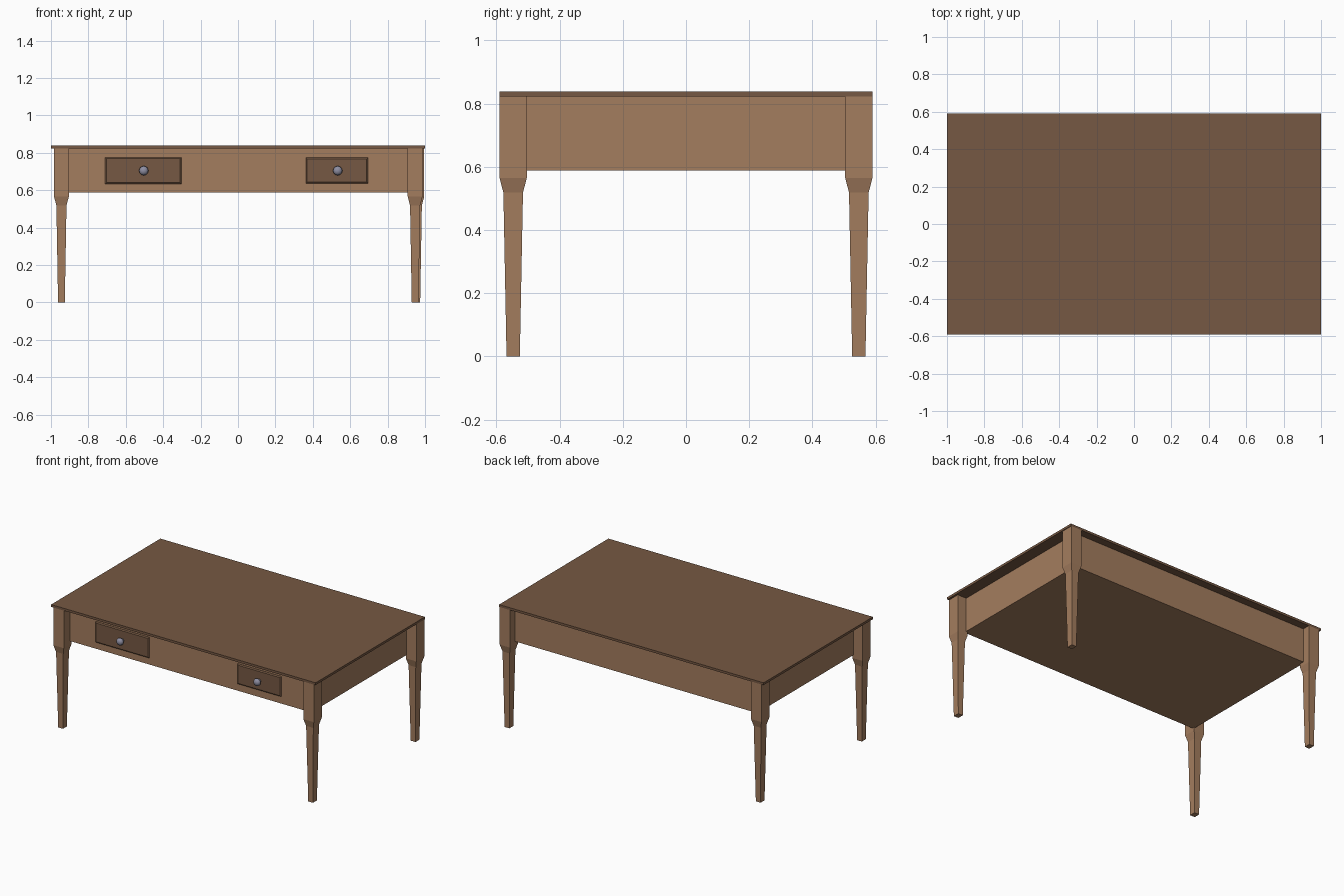
import bpy, bmesh, math

if "Cube" in bpy.data.objects:
    bpy.data.objects.remove(bpy.data.objects["Cube"])


def material(name, rgb):
    m = bpy.data.materials.new(name)
    m.diffuse_color = (*rgb, 1)
    m.use_nodes = True
    m.node_tree.nodes["Principled BSDF"].inputs["Base Color"].default_value = m.diffuse_color
    return m


light_wood = material("light_wood", (0.37, 0.205, 0.113))
dark_wood = material("dark_wood", (0.18, 0.098, 0.056))
metal = material("metal", (0.27, 0.27, 0.36))


def finish(bm, name, mat):
    bmesh.ops.recalc_face_normals(bm, faces=bm.faces)
    me = bpy.data.meshes.new(name)
    bm.to_mesh(me)
    bm.free()
    ob = bpy.data.objects.new(name, me)
    bpy.context.collection.objects.link(ob)
    me.materials.append(mat)
    return ob


def loft(name, sections, mat):
    """Skin a stack of four-point sections and cap both ends."""
    bm = bmesh.new()
    rings = [[bm.verts.new(p) for p in s] for s in sections]
    for a, b in zip(rings, rings[1:]):
        for i in range(4):
            j = (i + 1) % 4
            bm.faces.new((a[i], a[j], b[j], b[i]))
    bm.faces.new(rings[0])
    bm.faces.new(rings[-1])
    return finish(bm, name, mat)


def rect(x0, x1, y0, y1, z):
    return [(x0, y0, z), (x1, y0, z), (x1, y1, z), (x0, y1, z)]


def box(name, x0, x1, y0, y1, z0, z1, mat):
    return loft(name, [rect(x0, x1, y0, y1, z) for z in (z0, z1)], mat)


# Table top and the closed apron box below it
box("table_top", -1, 1, -0.59, 0.59, 0.822, 0.838, dark_wood)
box("apron", -0.915, 0.92, -0.522, 0.537, 0.588, 0.822, light_wood)

# Tapered legs: square block, sloped shoulder, slim shaft
LEG = [(0.822, 0.0395, 0.043), (0.565, 0.0395, 0.043),
       (0.518, 0.027, 0.031), (0.0, 0.018, 0.021)]
for name, cx, cy in (("front_left_leg", -0.944, -0.547),
                     ("front_right_leg", 0.947, -0.547),
                     ("back_left_leg", -0.944, 0.547),
                     ("back_right_leg", 0.956, 0.547)):
    loft(name, [rect(cx - w, cx + w, cy - d, cy + d, z)
                for z, w, d in LEG], light_wood)


def drawer(side, x0, x1, z0, z1, knob_x):
    # Drawer front with a narrow chamfer around its face
    sections = []
    for y, c in ((-0.515, 0), (-0.524, 0), (-0.53, 0.007)):
        sections.append([(x0 + c, y, z0 + c), (x1 - c, y, z0 + c),
                         (x1 - c, y, z1 - c), (x0 + c, y, z1 - c)])
    loft(side + "_drawer_front", sections, dark_wood)

    # Round knob: short neck and domed head, spun around the y axis
    profile = [(0.012, 0.0), (0.012, 0.012), (0.02, 0.017), (0.025, 0.026),
               (0.022, 0.036), (0.013, 0.043), (0.0, 0.046)]
    bm = bmesh.new()
    verts = [bm.verts.new((r, -0.528 - d, 0)) for r, d in profile]
    edges = [bm.edges.new(e) for e in zip(verts, verts[1:])]
    bmesh.ops.spin(bm, geom=verts + edges, cent=(0, 0, 0), axis=(0, 1, 0),
                   angle=math.tau, steps=16)
    bmesh.ops.remove_doubles(bm, verts=bm.verts, dist=1e-4)
    knob = finish(bm, side + "_drawer_knob", metal)
    for p in knob.data.polygons:
        p.use_smooth = True
    knob.location = (knob_x, 0, 0.704)


drawer("left", -0.71, -0.303, 0.633, 0.775, -0.504)
drawer("right", 0.363, 0.695, 0.636, 0.774, 0.533)
